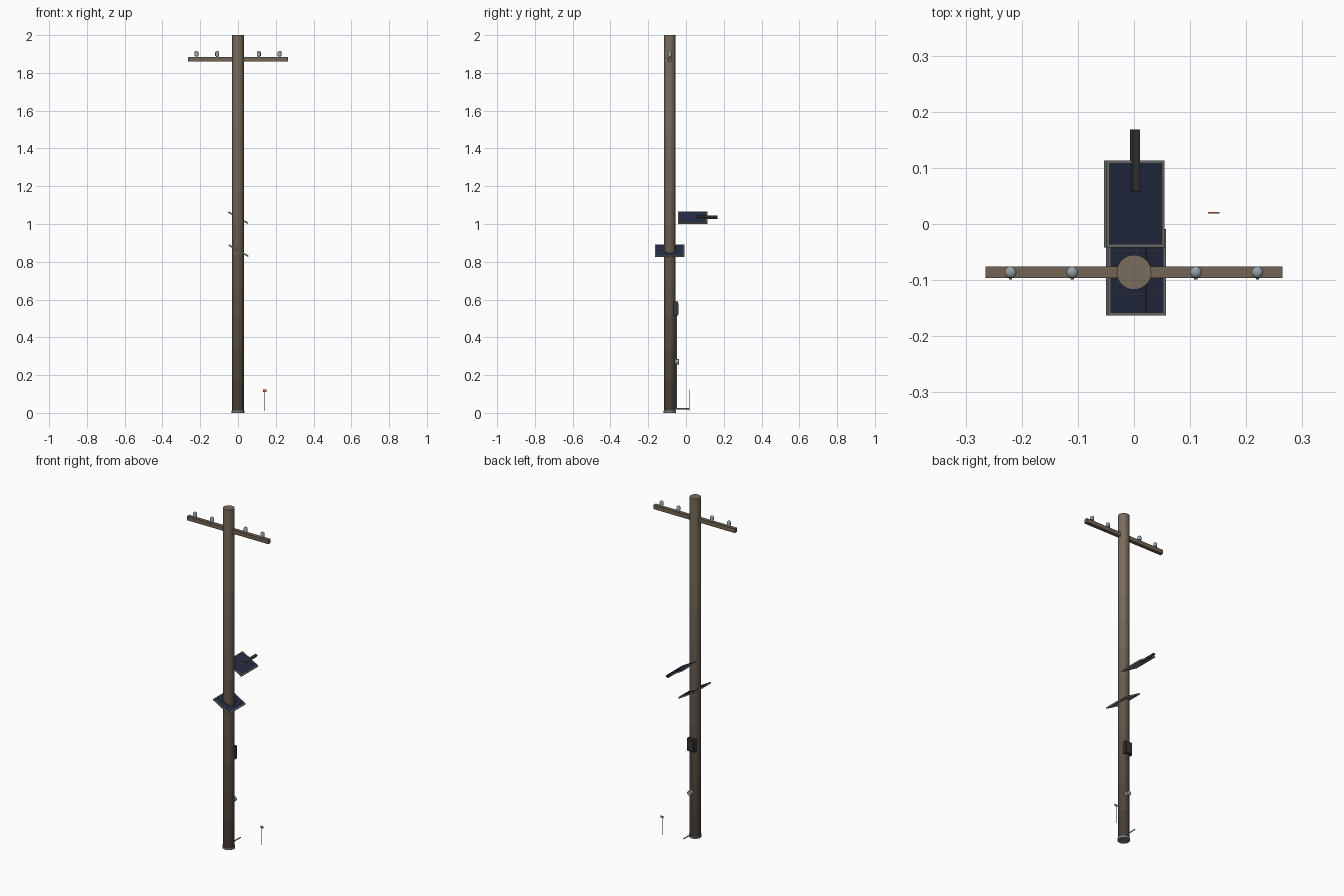
import bpy, bmesh, math
from mathutils import Matrix, Vector

if "Cube" in bpy.data.objects:
    bpy.data.objects.remove(bpy.data.objects["Cube"])

PY = -0.086  # pole axis y


def mat(name, r, g, b):
    m = bpy.data.materials.new(name)
    m.diffuse_color = (r, g, b, 1)
    m.use_nodes = True
    m.node_tree.nodes["Principled BSDF"].inputs["Base Color"].default_value = m.diffuse_color
    return m


WOOD = mat("arm wood", 0.17, 0.13, 0.09)
NAVY = mat("panel navy", 0.02, 0.027, 0.06)
FRAME = mat("frame grey", 0.2, 0.2, 0.19)
DARK = mat("dark metal", 0.04, 0.04, 0.042)
GLASS = mat("insulator grey", 0.3, 0.35, 0.38)
PIPE = mat("conduit grey", 0.3, 0.27, 0.27)
ORANGE = mat("flag orange", 0.6, 0.15, 0.06)


def finish(name, bm, mats):
    bmesh.ops.recalc_face_normals(bm, faces=bm.faces)
    me = bpy.data.meshes.new(name)
    bm.to_mesh(me)
    bm.free()
    ob = bpy.data.objects.new(name, me)
    bpy.context.collection.objects.link(ob)
    for m in mats:
        me.materials.append(m)
    return ob


def smooth(ob):
    bpy.ops.object.select_all(action='DESELECT')
    ob.select_set(True)
    bpy.context.view_layer.objects.active = ob
    bpy.ops.object.shade_smooth_by_angle(angle=math.radians(40))


def box(name, size, loc, m, tilt=None):
    bm = bmesh.new()
    bmesh.ops.create_cube(bm, size=1, matrix=Matrix.Diagonal((*size, 1)))
    ob = finish(name, bm, [m])
    ob.matrix_world = (tilt or Matrix()) @ Matrix.Translation(loc)
    return ob


def lathe(name, profile, loc, mats, seg=24, rot=None):
    """Revolve (radius, z) rings; one material per band when several are given."""
    bm = bmesh.new()
    rings = [[bm.verts.new((r * math.cos(2 * math.pi * i / seg),
                            r * math.sin(2 * math.pi * i / seg), z)) for i in range(seg)]
             for r, z in profile]
    for k in range(len(rings) - 1):
        for i in range(seg):
            j = (i + 1) % seg
            f = bm.faces.new((rings[k][i], rings[k][j], rings[k + 1][j], rings[k + 1][i]))
            f.material_index = min(k, len(mats) - 1)
    bm.faces.new(rings[0])
    bm.faces.new(rings[-1]).material_index = len(mats) - 1
    ob = finish(name, bm, mats)
    ob.matrix_world = Matrix.Translation(loc) @ (rot or Matrix())
    smooth(ob)
    return ob


def rod(name, a, b, r, m, seg=12):
    a, d = Vector(a), Vector(b) - Vector(a)
    rot = d.to_track_quat('Z', 'Y').to_matrix().to_4x4()
    return lathe(name, [(r, 0), (r, d.length)], a, [m], seg, rot)


# Pole, weathered darker toward the foot
N = 12
bands = []
for k in range(N):
    t = min(1, k / 9)
    bands.append(mat(f"pole wood {k}", 0.06 + 0.13 * t, 0.047 + 0.103 * t, 0.037 + 0.073 * t))
lathe("pole", [(0.031, 0.004 + 1.996 * k / N) for k in range(N + 1)], (0, PY, 0), bands, 32)
lathe("base_collar", [(0.034, 0), (0.034, 0.012)], (0, PY, 0), [FRAME], 32)

# Crossarm, insulators and their bolts
box("crossarm", (0.53, 0.021, 0.024), (0, PY, 1.872), WOOD)
for i, x in enumerate((-0.22, -0.11, 0.11, 0.22)):
    lathe(f"insulator_{i}", [(0.006, 0), (0.006, 0.006), (0.0105, 0.007), (0.0105, 0.027),
                             (0.008, 0.031), (0.003, 0.033)], (x, PY, 1.883), [GLASS], 16)
    rod(f"bolt_{i}", (x, PY - 0.013, 1.872), (x, PY, 1.872), 0.003, FRAME, 8)


# Tilted solar panels
def panel(name, loc, cells):
    T = Matrix.Translation(loc) @ Matrix.Rotation(math.radians(30), 4, 'Y')
    w, l = 0.119, 0.155
    box(name + "_back", (w - 0.004, l - 0.004, 0.004), (0, 0, 0), FRAME, T)
    box(name + "_cells", (w - 0.008, l - 0.008, 0.002), (0, 0, 0.003), NAVY, T)
    for s in (-1, 1):
        box(f"{name}_side_rail_{s}", (0.005, l, 0.008), (s * (w / 2 - 0.0025), 0, 0.001), FRAME, T)
        box(f"{name}_end_rail_{s}", (w - 0.01, 0.005, 0.008), (0, s * (l / 2 - 0.0025), 0.001), FRAME, T)
    if cells:
        for i in range(1, 6):
            box(f"{name}_line_{i}", (0.001, l - 0.01, 0.001), (-w / 2 + w * i / 6, 0, 0.004), DARK, T)
        for i in range(1, 4):
            box(f"{name}_cross_line_{i}", (w - 0.01, 0.001, 0.001), (0, -l / 2 + l * i / 4, 0.004), DARK, T)
    return T


panel("lower_panel", (0.003, PY, 0.858), True)
T = panel("upper_panel", (0, 0.036, 1.033), False)
box("panel_mount_bar", (0.014, 0.11, 0.012), (0, 0.077, 0.003), DARK, T)

# Control box on the back of the pole
box("control_box", (0.046, 0.03, 0.075), (0, -0.058, 0.552), DARK)
box("control_box_door", (0.038, 0.005, 0.06), (0, -0.0415, 0.55), DARK)

# Conduit, meter and ground outlet
rod("conduit", (0.004, -0.052, 0.018), (0.004, -0.052, 0.52), 0.004, PIPE)
rod("outlet_pipe", (0.004, -0.055, 0.022), (0.006, 0.015, 0.022), 0.003, PIPE)
rod("meter", (0.004, -0.058, 0.27), (0.004, -0.036, 0.27), 0.014, GLASS, 20)

# Marker flag standing beside the pole
rod("flag_rod", (0.138, 0.02, 0.01), (0.138, 0.02, 0.122), 0.0012, FRAME, 8)
box("marker_flag", (0.02, 0.002, 0.012), (0.142, 0.02, 0.117), ORANGE)
